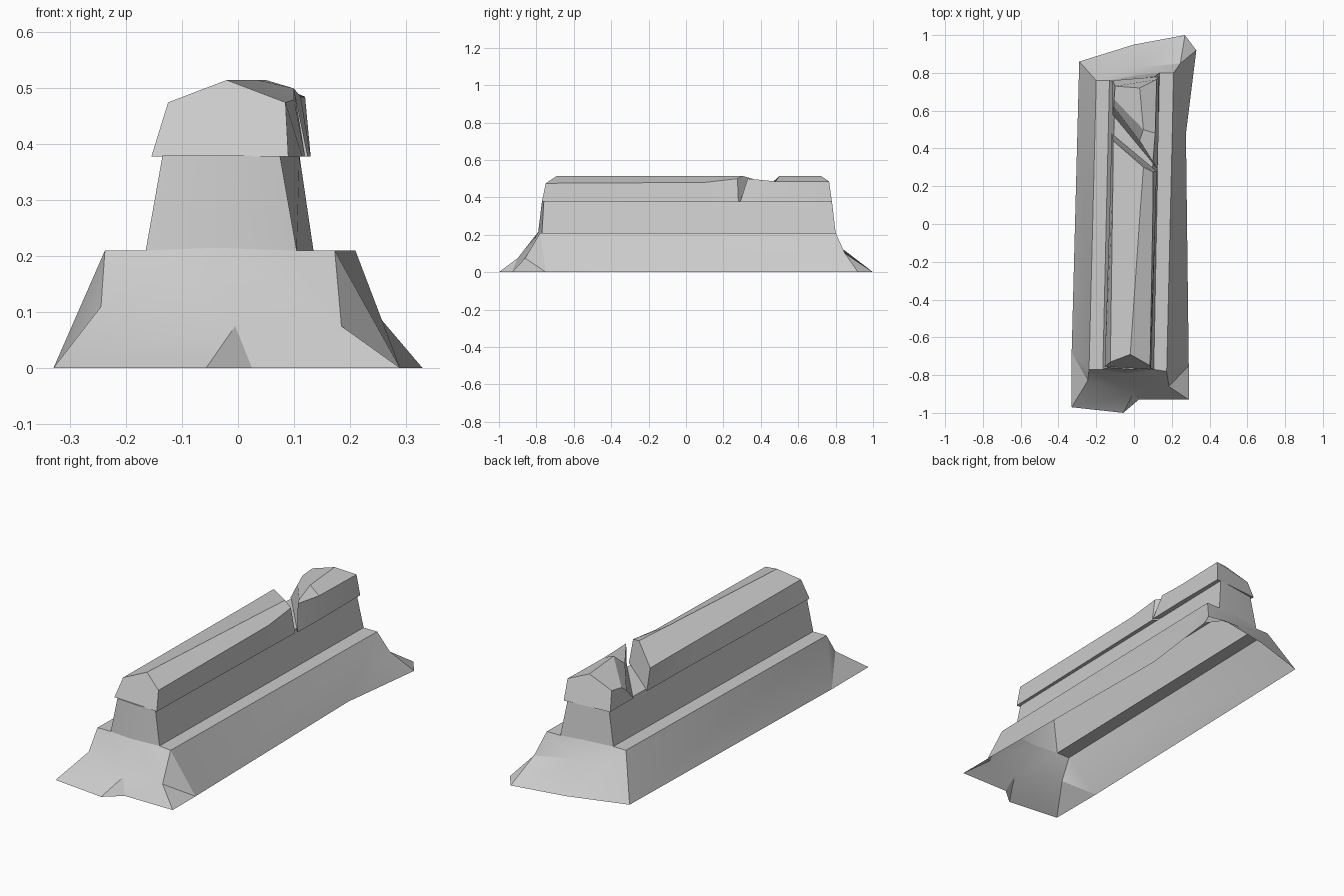
import bpy
import bmesh
import math

if "Cube" in bpy.data.objects:
    bpy.data.objects.remove(bpy.data.objects["Cube"])

stone = bpy.data.materials.new("grey_stone")
stone.use_nodes = True
stone.diffuse_color = (0.6, 0.6, 0.6, 1)
stone.node_tree.nodes["Principled BSDF"].inputs["Base Color"].default_value = (0.6, 0.6, 0.6, 1)


def build(name, points, faces):
    """Make a mesh from lettered points and faces spelled by their letters."""
    bm = bmesh.new()
    verts = {key: bm.verts.new(co) for key, co in points.items()}
    for word in faces.split():
        bm.faces.new([verts[key] for key in word])
    finish(name, bm)


def loft(name, sections):
    """Skin closed cross-sections that run from front to back, and cap both ends."""
    bm = bmesh.new()
    rings = [[bm.verts.new(co) for co in section] for section in sections]
    for near, far in zip(rings, rings[1:]):
        for i in range(len(near)):
            j = (i + 1) % len(near)
            bm.faces.new((near[i], near[j], far[j], far[i]))
    bm.faces.new(rings[0])
    bm.faces.new(rings[-1])
    finish(name, bm)


def finish(name, bm):
    bmesh.ops.recalc_face_normals(bm, faces=bm.faces)
    mesh = bpy.data.meshes.new(name)
    bm.to_mesh(mesh)
    bm.free()
    mesh.materials.append(stone)
    obj = bpy.data.objects.new(name, mesh)
    bpy.context.collection.objects.link(obj)
    bpy.ops.object.select_all(action="DESELECT")
    obj.select_set(True)
    bpy.context.view_layer.objects.active = obj
    bpy.ops.object.shade_smooth_by_angle(angle=math.radians(25))


# Rim where the wall rises out of the skirt
rim = {
    "p": (-.165, -.77, .21), "q": (-.04, -.79, .215), "r": (.105, -.77, .21),
    "u": (.135, .8, .21), "v": (.03, .79, .215), "w": (-.13, .76, .21),
}

# Flared skirt with ragged ends, open underneath
ground = {
    "a": (-.33, -.97, 0), "b": (-.057, -1, 0), "c": (.025, -.93, 0),
    "d": (.29, -.93, 0), "e": (.29, -.75, 0), "f": (.275, .48, 0),
    "g": (.33, .92, 0), "h": (.27, 1, 0), "i": (0, .95, 0),
    "j": (-.29, .86, 0), "k": (-.33, -.68, 0),
}
slope = {
    "l": (-.245, -.83, .11), "m": (-.005, -.9, .075), "n": (.185, -.86, .075),
    "y": (.245, .85, .1), "z": (.03, .83, .13),
}
ledge = {
    "o": (-.238, -.77, .21), "s": (.173, -.78, .21),
    "t": (.21, .8, .21), "x": (-.2, .76, .21),
}
build("skirt", {**rim, **ground, **slope, **ledge},
      "abml lmqpo bcm cdnm mnsrq den nes efts fgyt ghy hizy yzvut "
      "ijxz zxwv jkox klo alk opwx rstu")

# Upright wall
top = {
    "P": (-.135, -.76, .38), "Q": (-.015, -.77, .38), "R": (.075, -.76, .38),
    "U": (.11, .78, .38), "V": (.03, .77, .38), "W": (-.1, .75, .38),
}
build("wall", {**rim, **top}, "pqQP qrRQ ruUR uvVU vwWV wpPW PQRUVW")

# Long piece of the overhanging cap, with a chamfered front and a broken back
loft("cap_front", [
    [(-.155, -.755, .378), (-.125, -.73, .475), (-.02, -.69, .515),
     (.085, -.75, .475), (.09, -.77, .378)],
    [(-.125, .2, .378), (-.112, .2, .475), (.035, .1, .515),
     (.1, .1, .48), (.115, .1, .378)],
    [(-.12, .48, .378), (-.11, .44, .475), (.05, .3, .515),
     (.1, .275, .5), (.12, .28, .378)],
])

# Short broken piece of the cap behind the diagonal crack
loft("cap_back", [
    [(-.115, .58, .378), (-.105, .62, .43), (.03, .44, .46),
     (.1, .33, .5), (.125, .29, .378)],
    [(-.113, .66, .378), (-.105, .66, .46), (.05, .5, .515),
     (.112, .48, .485), (.13, .5, .378)],
    [(-.113, .76, .378), (-.1, .73, .47), (.03, .72, .515),
     (.12, .765, .485), (.13, .78, .378)],
])
